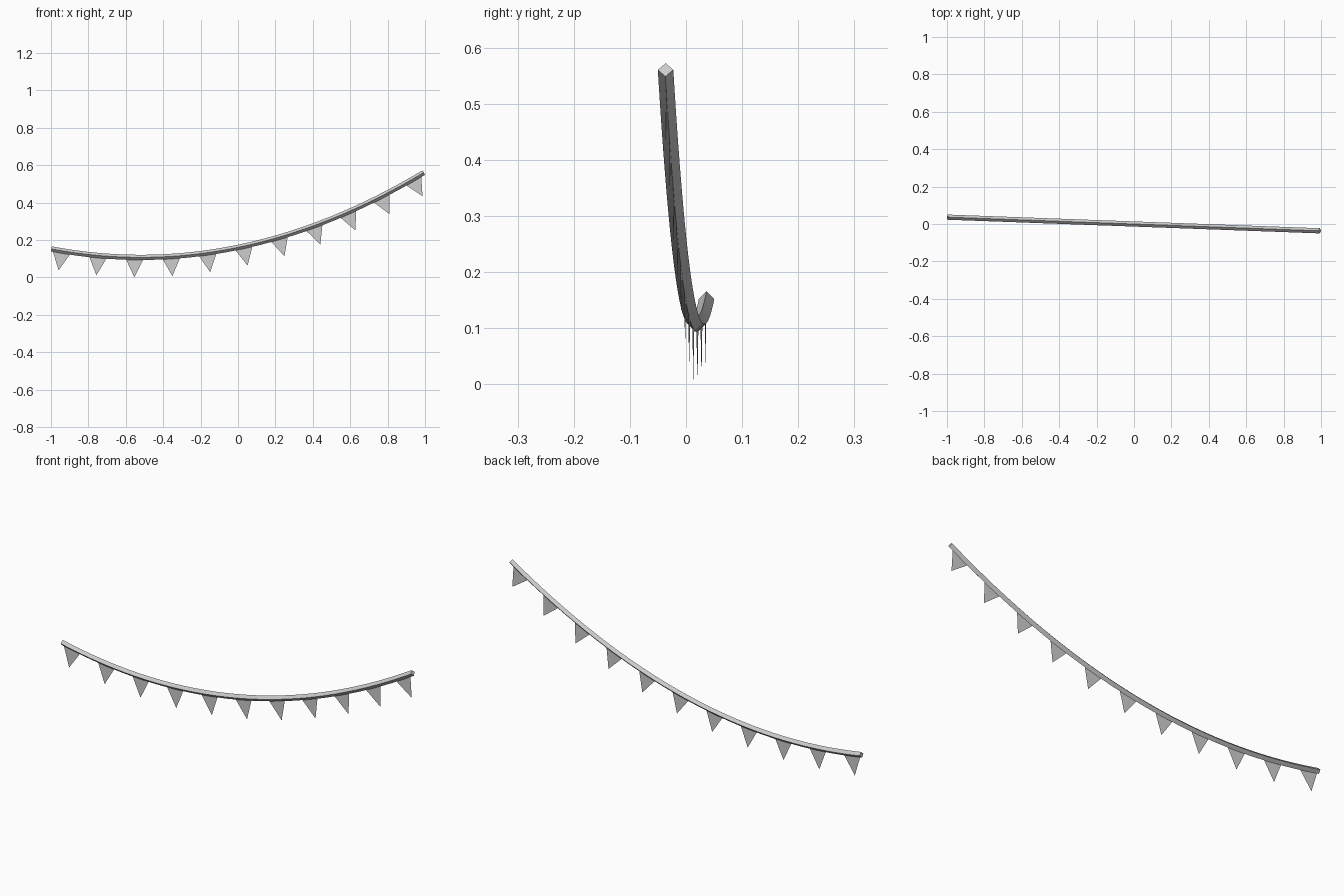
import bpy, bmesh, math
from mathutils import Vector

if "Cube" in bpy.data.objects:
    bpy.data.objects.remove(bpy.data.objects["Cube"])

A, X0, Z0, YS = 0.198, -0.52, 0.107, -0.0367   # sag curve and slight yaw
ROPE_R = 0.0138
SIDE = Vector((-YS, 1, 0)).normalized()


def point(x):
    return Vector((x, YS * x, Z0 + A * (x - X0) ** 2))


def frame(x):
    tan = Vector((1, YS, 2 * A * (x - X0))).normalized()
    return tan, tan.cross(SIDE).normalized()


def finish(name, bm):
    mesh = bpy.data.meshes.new(name)
    bm.to_mesh(mesh)
    bm.free()
    ob = bpy.data.objects.new(name, mesh)
    bpy.context.collection.objects.link(ob)
    return ob


# Rope: diamond section swept along the sag
bm = bmesh.new()
rings = []
N = 32
for i in range(N + 1):
    x = -0.9975 + (0.993 + 0.9975) * i / N
    tan, up = frame(x)
    rings.append([bm.verts.new(point(x) + ROPE_R * (SIDE * math.cos(a) + up * math.sin(a)))
                  for a in (k * math.pi / 2 for k in range(4))])
for r, s in zip(rings, rings[1:]):
    for k in range(4):
        bm.faces.new((r[k], r[(k + 1) % 4], s[(k + 1) % 4], s[k]))
bm.faces.new(rings[0])
bm.faces.new(rings[-1])
bmesh.ops.recalc_face_normals(bm, faces=bm.faces)
finish("rope", bm)

# Flag positions: evenly spaced by length along the rope
FLAGS, START, END, STEPS = 11, -0.942, 0.934, 2000
xs = [START + (END - START) * i / STEPS for i in range(STEPS + 1)]
lengths = [0.0]
for a, b in zip(xs, xs[1:]):
    lengths.append(lengths[-1] + (point(b) - point(a)).length)

# Pennants: flat triangles hanging square to the rope
for i in range(FLAGS):
    target = lengths[-1] * i / (FLAGS - 1)
    x = min(zip(lengths, xs), key=lambda p: abs(p[0] - target))[1]
    tan, up = frame(x)
    c = point(x)
    bm = bmesh.new()
    bm.faces.new([bm.verts.new(p) for p in
                  (c - tan * 0.052, c - up * 0.106, c + tan * 0.052)])
    finish(f"pennant_{i + 1}", bm)
